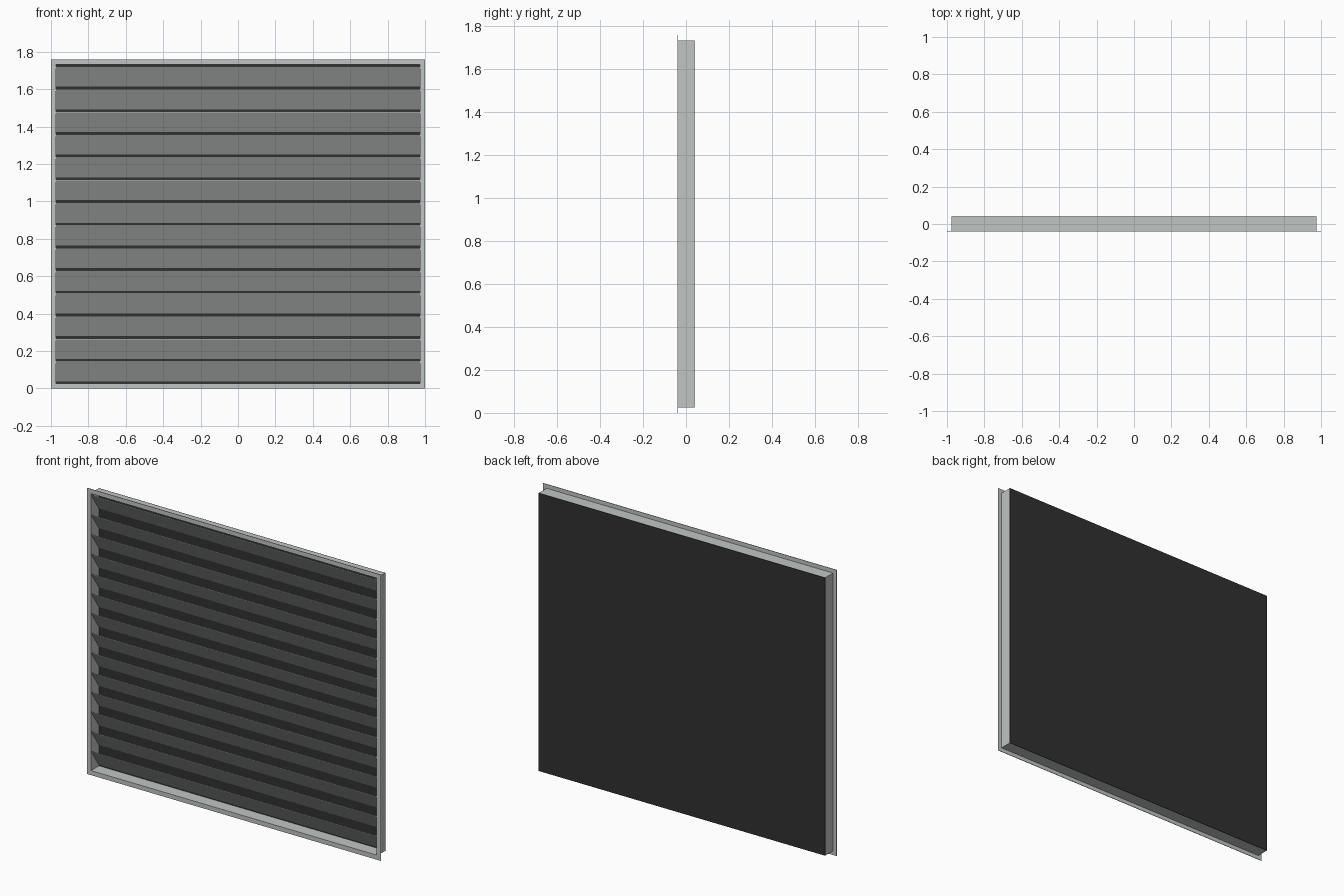
import bpy
import bmesh

cube = bpy.data.objects.get("Cube")
if cube:
    bpy.data.objects.remove(cube, do_unlink=True)

WIDTH, HEIGHT = 2.0, 1.76
LIP = 0.025                 # flange overhang around the sleeve
FRONT, BACK = -0.04, 0.04
SHEET = 0.003               # sheet metal thickness
SLATS = 14


def material(name, colour):
    mat = bpy.data.materials.new(name)
    mat.use_nodes = True
    mat.diffuse_color = colour
    mat.node_tree.nodes["Principled BSDF"].inputs["Base Color"].default_value = colour
    return mat


metal = material("light grey metal", (0.53, 0.56, 0.54, 1))
dark = material("dark backing", (0.03, 0.03, 0.03, 1))


def make_object(name, bm, mat):
    bmesh.ops.recalc_face_normals(bm, faces=bm.faces)
    mesh = bpy.data.meshes.new(name)
    bm.to_mesh(mesh)
    bm.free()
    mesh.materials.append(mat)
    obj = bpy.data.objects.new(name, mesh)
    bpy.context.collection.objects.link(obj)
    return obj


def rectangle(bm, half_x, half_z, y):
    mid = HEIGHT / 2
    return [bm.verts.new((sx * half_x, y, mid + sz * half_z))
            for sx, sz in ((-1, -1), (1, -1), (1, 1), (-1, 1))]


def ring(name, inset, border, y0, y1):
    """Rectangular frame with a hole, extruded from y0 to y1."""
    bm = bmesh.new()
    loops = [rectangle(bm, WIDTH / 2 - d, HEIGHT / 2 - d, y)
             for d, y in ((inset, y0), (inset, y1),
                          (inset + border, y1), (inset + border, y0))]
    for a, b in zip(loops, loops[1:] + loops[:1]):
        for i in range(4):
            j = (i + 1) % 4
            bm.faces.new((a[i], a[j], b[j], b[i]))
    return make_object(name, bm, metal)


# Front flange and the sleeve behind it
ring("front_flange", 0, LIP, FRONT, FRONT + SHEET)
ring("sleeve", LIP, SHEET, FRONT, BACK - SHEET)

# Dark panel closing the back
bm = bmesh.new()
outlines = [rectangle(bm, WIDTH / 2 - LIP, HEIGHT / 2 - LIP, y)
            for y in (BACK - SHEET, BACK)]
for outline in outlines:
    bm.faces.new(outline)
for i in range(4):
    j = (i + 1) % 4
    bm.faces.new((outlines[0][i], outlines[0][j], outlines[1][j], outlines[1][i]))
make_object("back_panel", bm, dark)

# Sloping slats: high at the front, low at the back
bm = bmesh.new()
half = WIDTH / 2 - LIP - SHEET
y_front, y_back = FRONT + SHEET, BACK - 2 * SHEET
profile = ((y_front, 0.109), (y_back, 0.004), (y_back, 0.0), (y_front, 0.105))
rise = (HEIGHT - 2 * LIP - 0.012) / SLATS
bottom = LIP + 0.012
bm.free()
bm = bmesh.new()
section = bm.faces.new([bm.verts.new((-half, y, bottom + z)) for y, z in profile])
cap = bmesh.ops.extrude_face_region(bm, geom=[section], use_keep_orig=True)
end = [g for g in cap["geom"] if isinstance(g, bmesh.types.BMVert)]
bmesh.ops.translate(bm, verts=end, vec=(2 * half, 0, 0))
slats = make_object("louvre_slats", bm, metal)
stack = slats.modifiers.new("stack", 'ARRAY')
stack.count = SLATS
stack.use_relative_offset = False
stack.use_constant_offset = True
stack.constant_offset_displace = (0, 0, rise)
